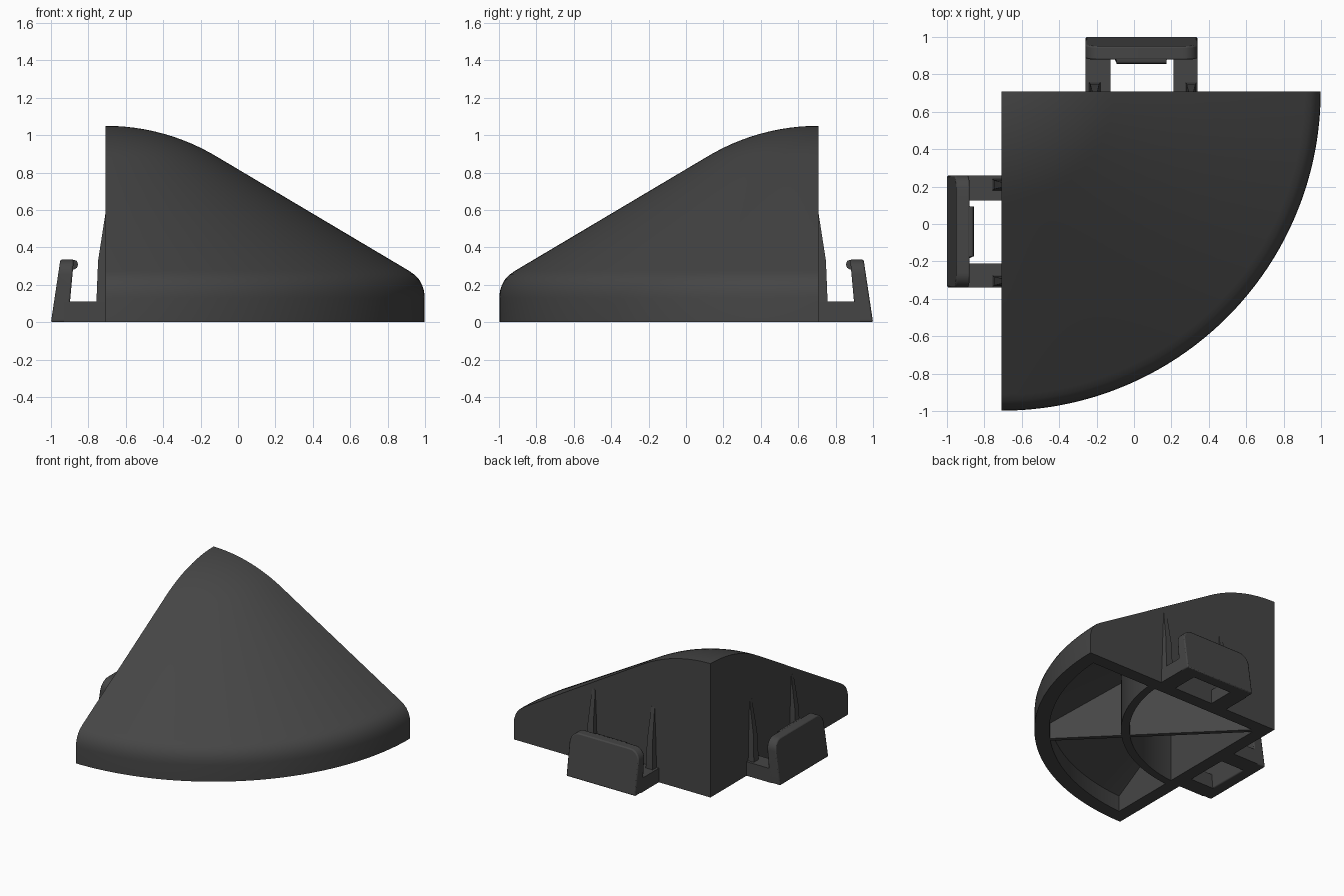
import bpy, bmesh, math

if "Cube" in bpy.data.objects:
    bpy.data.objects.remove(bpy.data.objects["Cube"])

CORNER = (-0.708, 0.708)   # axis of the quarter-round body
WALL = 0.10

grey = bpy.data.materials.new("dark grey")
grey.diffuse_color = (0.06, 0.06, 0.06, 1)
grey.use_nodes = True
grey.node_tree.nodes["Principled BSDF"].inputs["Base Color"].default_value = grey.diffuse_color


def finish(name, bm, smooth=30):
    bmesh.ops.remove_doubles(bm, verts=bm.verts, dist=1e-5)
    bmesh.ops.recalc_face_normals(bm, faces=bm.faces)
    me = bpy.data.meshes.new(name)
    bm.to_mesh(me)
    bm.free()
    me.materials.append(grey)
    ob = bpy.data.objects.new(name, me)
    bpy.context.collection.objects.link(ob)
    bpy.ops.object.select_all(action='DESELECT')
    ob.select_set(True)
    bpy.context.view_layer.objects.active = ob
    if smooth:
        bpy.ops.object.shade_smooth_by_angle(angle=math.radians(smooth))
    return ob


def bridge(bm, rings):
    """Skin a list of closed rings and cap both ends."""
    vs = [[bm.verts.new(p) for p in ring] for ring in rings]
    n = len(vs[0])
    for a, b in zip(vs, vs[1:]):
        for i in range(n):
            j = (i + 1) % n
            bm.faces.new((a[i], a[j], b[j], b[i]))
    bm.faces.new(vs[0])
    bm.faces.new(vs[-1])


def wedge(profile, a0=-90, a1=0, steps=64):
    """Revolve an (r, z) profile about the body corner."""
    bm = bmesh.new()
    rings = []
    for k in range(steps + 1):
        a = math.radians(a0 + (a1 - a0) * k / steps)
        rings.append([(CORNER[0] + r * math.cos(a), CORNER[1] + r * math.sin(a), z)
                      for r, z in profile])
    bridge(bm, rings)
    bmesh.ops.remove_doubles(bm, verts=bm.verts, dist=1e-5)
    bmesh.ops.recalc_face_normals(bm, faces=bm.faces)
    return bm


def dome(radius, top, run, steps=12):
    """Rounded crown of the profile, from its lower end up to the axis."""
    end = math.asin(run / radius)
    return [(radius * math.sin(end * k / steps),
             top - radius * (1 - math.cos(end * k / steps)))
            for k in range(steps, -1, -1)]


# Body: quarter-round cone with a rounded rim
outer = [(0, 0), (1.706, 0), (1.706, 0.13), (1.703, 0.165), (1.692, 0.2),
         (1.675, 0.23), (1.652, 0.254), (1.62, 0.276)] + dome(1.155, 1.05, 0.60)
body = finish("corner_body", wedge(outer), 0)

# Hollow underside, kept away from the two flat walls
inner = [(0, -0.1), (1.60, -0.1), (1.60, 0.125)] + dome(1.155, 0.89, 0.60)
bm = wedge(inner)
for co, no in (((CORNER[0] + WALL, 0, 0), (-1, 0, 0)), ((0, CORNER[1] - WALL, 0), (0, 1, 0))):
    cut = bmesh.ops.bisect_plane(bm, geom=bm.verts[:] + bm.edges[:] + bm.faces[:],
                                 plane_co=co, plane_no=no, clear_outer=True)
    edges = [e for e in cut["geom_cut"] if isinstance(e, bmesh.types.BMEdge)]
    bmesh.ops.holes_fill(bm, edges=edges, sides=0)
cutter = finish("cavity_cutter", bm, 0)
cutter.hide_render = True
bpy.context.view_layer.objects.active = body
mod = body.modifiers.new("hollow", 'BOOLEAN')
mod.operation = 'DIFFERENCE'
mod.solver = 'EXACT'
mod.object = cutter
bpy.ops.object.modifier_apply(modifier=mod.name)
bpy.data.objects.remove(cutter)
bpy.ops.object.select_all(action='DESELECT')
body.select_set(True)
bpy.ops.object.shade_smooth_by_angle(angle=math.radians(30))

# Ring wall under the body
finish("ring_rib", wedge([(1.03, 0), (1.09, 0), (1.09, 0.46), (1.03, 0.50)], -87, -3, 40))

# Diagonal rib under the body
side = [(0.13, 0), (1.61, 0), (1.61, 0.135), (0.6, 0.745), (0.13, 0.90)]
s = math.sqrt(0.5)
bm = bmesh.new()
bridge(bm, [[(CORNER[0] + (r + t) * s, CORNER[1] - (r - t) * s, z) for r, z in side]
            for t in (-0.016, 0.016)])
finish("diagonal_rib", bm)


def clip(label, place):
    """One snap clip, laid out on the back wall; place() moves it to its wall."""
    def solid(name, rings, bevel=0.0):
        bm = bmesh.new()
        bridge(bm, [[place(*p) for p in ring] for ring in rings])
        ob = finish(f"{label}_{name}", bm)
        if bevel:
            b = ob.modifiers.new("edge", 'BEVEL')
            b.width, b.segments, b.limit_method = bevel, 2, 'ANGLE'
            b.angle_limit = math.radians(40)

    # Arms
    for i, (x0, x1) in enumerate(((-0.26, -0.125), (0.21, 0.34))):
        solid(f"arm_{i + 1}", [[(x, 0.70, 0), (x, 0.93, 0), (x, 0.93, 0.11), (x, 0.70, 0.11)]
                               for x in (x0, x1)])
    # Tapered gussets against the wall
    for i, xc in enumerate((-0.21, 0.305)):
        levels = ((0.0, 0.03, 0.757), (0.11, 0.03, 0.757), (0.33, 0.024, 0.748),
                  (0.58, 0.014, 0.709))
        solid(f"gusset_{i + 1}", [[(xc - w, 0.69, z), (xc + w, 0.69, z),
                                   (xc + w, y, z), (xc - w, y, z)] for z, w, y in levels])
    # Leaning plate with rounded upper corners
    top, rad = 0.335, 0.08
    outline = [(-0.26, 0), (0.34, 0)]
    for cx, a0 in ((0.34 - rad, 0), (-0.26 + rad, 90)):
        for k in range(9):
            a = math.radians(a0 + 90 * k / 8)
            outline.append((cx + rad * math.cos(a), top - rad + rad * math.sin(a)))
    solid("plate", [[(x, 1.0 - 0.15 * z, z) for x, z in outline],
                    [(x, 0.908 - 0.09 * z, z) for x, z in outline]], 0.008)
    # Hook lip
    lip = [(0.92, 0.333), (0.875, 0.333), (0.861, 0.327), (0.855, 0.310),
           (0.860, 0.292), (0.873, 0.283), (0.92, 0.283)]
    flare = [max(0, min(y, 0.905) - 0.875) for y, z in lip]
    solid("hook", [[(-0.093 - f, y, z) for (y, z), f in zip(lip, flare)],
                   [(0.173 + f, y, z) for (y, z), f in zip(lip, flare)]])


clip("back_clip", lambda x, y, z: (x, y, z))
clip("left_clip", lambda x, y, z: (-y, -x, z))
